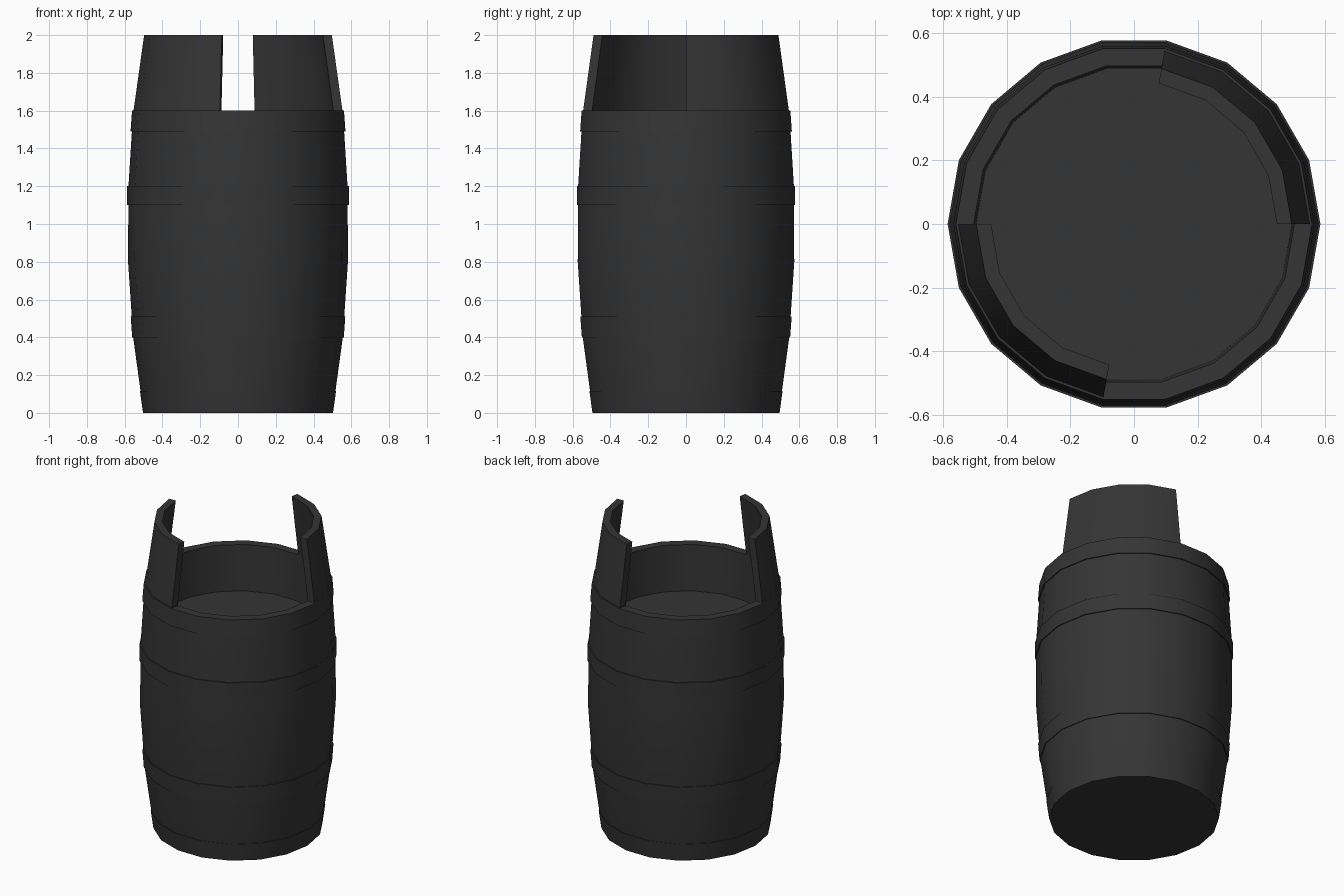
import bpy, bmesh
from math import cos, sin, radians

if "Cube" in bpy.data.objects:
    bpy.data.objects.remove(bpy.data.objects["Cube"])

SIDES = 18
STEP = 360 / SIDES

mat = bpy.data.materials.new("dark_grey")
mat.diffuse_color = (0.035, 0.035, 0.035, 1)
mat.use_nodes = True
mat.node_tree.nodes["Principled BSDF"].inputs["Base Color"].default_value = mat.diffuse_color


def lathe(name, profile, first=0, count=SIDES, loop=False):
    """Revolve (radius, z) points over `count` sides; caps open ends."""
    bm = bmesh.new()
    full = count == SIDES
    rings = []
    for i in range(count if full else count + 1):
        a = radians((first + i) * STEP)
        rings.append([bm.verts.new((r * cos(a), r * sin(a), z)) for r, z in profile])
    n = len(profile)
    for i in range(count):
        a, b = rings[i], rings[(i + 1) % len(rings)]
        for j in range(n if loop else n - 1):
            k = (j + 1) % n
            bm.faces.new((a[j], b[j], b[k], a[k]))
    if not full:
        bm.faces.new(rings[0])
        bm.faces.new(rings[-1][::-1])
    elif not loop:
        bm.faces.new([r[0] for r in rings][::-1])
        bm.faces.new([r[-1] for r in rings])
    bmesh.ops.recalc_face_normals(bm, faces=bm.faces)
    me = bpy.data.meshes.new(name)
    bm.to_mesh(me)
    bm.free()
    ob = bpy.data.objects.new(name, me)
    bpy.context.collection.objects.link(ob)
    me.materials.append(mat)
    bpy.ops.object.select_all(action='DESELECT')
    ob.select_set(True)
    bpy.context.view_layer.objects.active = ob
    bpy.ops.object.shade_smooth_by_angle(angle=radians(30))
    return ob


# Bulging body, with recessed floor inside the rim
lathe("barrel_body", [(0.5, 0), (0.555, 0.4), (0.582, 0.8), (0.58, 1.2),
                      (0.555, 1.6), (0.505, 1.6), (0.497, 1.3)])

# Raised hoops: (bottom z, bottom radius, top z, top radius)
hoops = {"bottom": (0, 0.503, 0.115, 0.519), "lower": (0.4, 0.56, 0.51, 0.568),
         "middle": (1.1, 0.587, 1.2, 0.587), "upper": (1.49, 0.569, 1.6, 0.561)}
for key, (z0, r0, z1, r1) in hoops.items():
    lathe(key + "_hoop", [(r0, z0), (r1, z1), (r1 - 0.02, z1), (r0 - 0.02, z0)], loop=True)

# Two tall stave sections on opposite sides of the rim
for key, first in (("back_right", 0), ("front_left", 9)):
    lathe(key + "_staves", [(0.553, 1.6), (0.497, 2), (0.45, 2), (0.505, 1.6)],
          first=first, count=4, loop=True)
